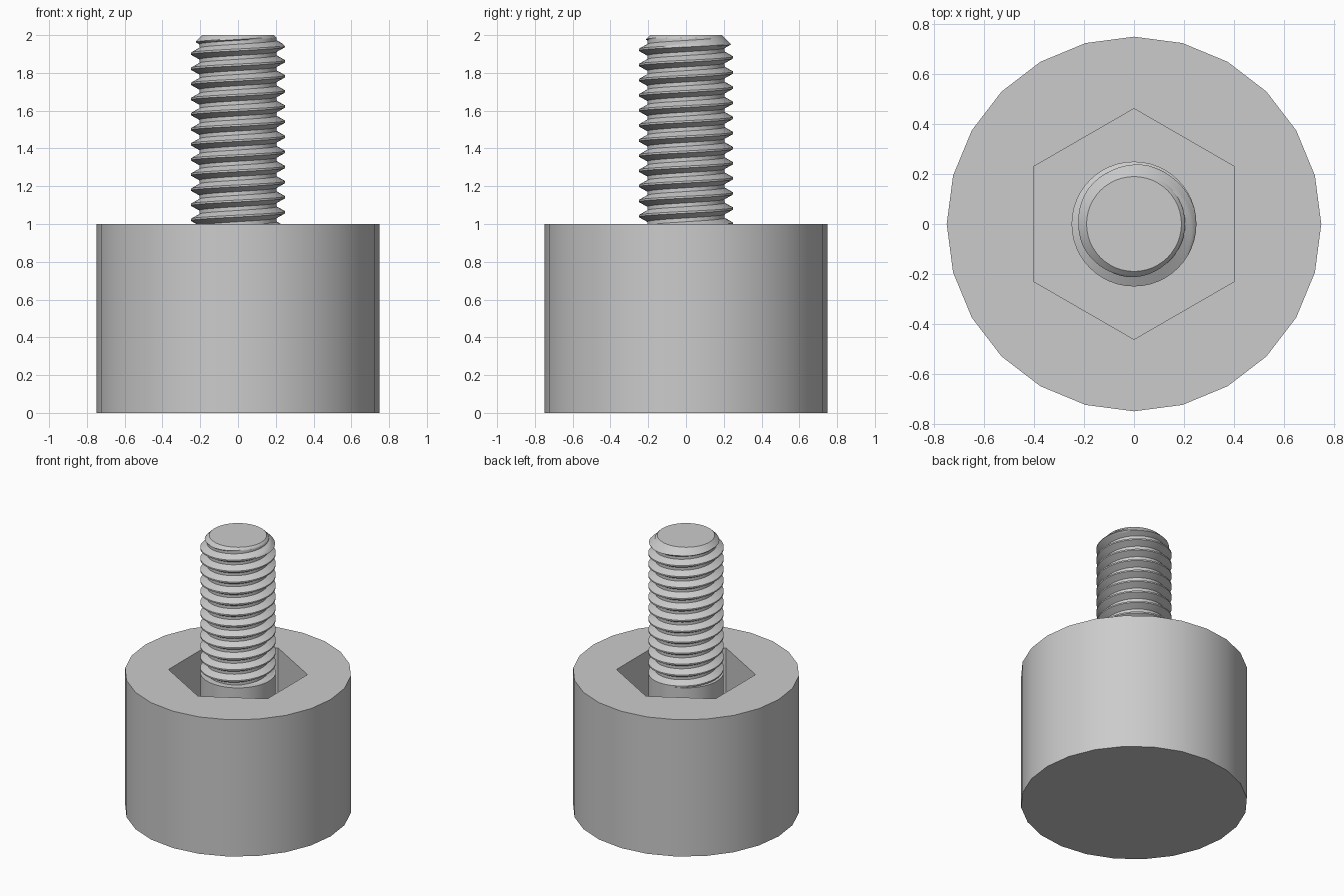
import bpy, bmesh
from math import pi, cos, sin, tau, radians

cube = bpy.data.objects.get("Cube")
if cube:
    bpy.data.objects.remove(cube, do_unlink=True)

# One plain grey for everything
grey = bpy.data.materials.new("plain_grey")
grey.use_nodes = True
colour = (0.6, 0.6, 0.6, 1)
grey.diffuse_color = colour
grey.node_tree.nodes["Principled BSDF"].inputs["Base Color"].default_value = colour


def finish(obj, name, angle=30):
    obj.name = name
    obj.data.materials.clear()
    obj.data.materials.append(grey)
    bpy.ops.object.select_all(action='DESELECT')
    obj.select_set(True)
    bpy.context.view_layer.objects.active = obj
    bpy.ops.object.shade_smooth_by_angle(angle=radians(angle))


def prism(sides, radius, bottom, top, turn=0):
    """Upright prism with its first corner on +x before turning."""
    bm = bmesh.new()
    ring = [bm.verts.new((radius * cos(turn + tau * i / sides),
                          radius * sin(turn + tau * i / sides), bottom))
            for i in range(sides)]
    base = bm.faces.new(ring)
    side = bmesh.ops.extrude_face_region(bm, geom=[base], use_keep_orig=True)
    for v in side["geom"]:
        if isinstance(v, bmesh.types.BMVert):
            v.co.z = top
    bmesh.ops.recalc_face_normals(bm, faces=bm.faces)
    return to_object(bm)


def to_object(bm):
    mesh = bpy.data.meshes.new("part")
    bm.to_mesh(mesh)
    bm.free()
    obj = bpy.data.objects.new("part", mesh)
    bpy.context.collection.objects.link(obj)
    return obj


# Round block with a hexagonal pocket in its top
floor = 0.5
block = prism(24, 0.75, 0, 1)
cutter = prism(6, 0.462, floor, 1.2, pi / 2)
cutter.hide_render = True
cut = block.modifiers.new("pocket", 'BOOLEAN')
cut.operation = 'DIFFERENCE'
cut.solver = 'EXACT'
cut.object = cutter
bpy.context.view_layer.objects.active = block
bpy.ops.object.modifier_apply(modifier=cut.name)
bpy.data.objects.remove(cutter, do_unlink=True)
finish(block, "block")

# Smooth shank standing in the pocket
finish(prism(48, 0.25, floor - 0.05, 1), "shank")

# Threaded rod: a right-handed helical ribbon trimmed to length
pitch, crest, root, tip = 0.08, 0.25, 0.205, 0.19
steps, rows, turns = 48, 16, 16


def thread_radius(u):
    """Radius at distance u above a crest centre."""
    u = min(u, pitch - u)
    slope = min(max((u - 0.005) / 0.025, 0), 1)
    return crest + (root - crest) * slope


bm = bmesh.new()
columns = []
for i in range(steps * turns + 1):
    angle = tau * i / steps
    column = []
    for k in range(rows + 1):
        u = pitch * k / rows
        z = 0.822 + pitch * i / steps + u
        r = max(min(thread_radius(u), tip + 2 - z), 0.05)
        column.append(bm.verts.new((r * cos(angle), r * sin(angle), z)))
    columns.append(column)
for a, b in zip(columns, columns[1:]):
    for k in range(rows):
        bm.faces.new((a[k], b[k], b[k + 1], a[k + 1]))
bmesh.ops.remove_doubles(bm, verts=bm.verts, dist=0.0002)
for height, direction in ((1, -1), (2, 1)):
    bmesh.ops.bisect_plane(bm, geom=bm.verts[:] + bm.edges[:] + bm.faces[:],
                           plane_co=(0, 0, height), plane_no=(0, 0, direction),
                           clear_outer=True)
rim = [e for e in bm.edges if e.is_boundary]
bmesh.ops.holes_fill(bm, edges=rim, sides=0)
bmesh.ops.recalc_face_normals(bm, faces=bm.faces)
finish(to_object(bm), "threaded_rod")
